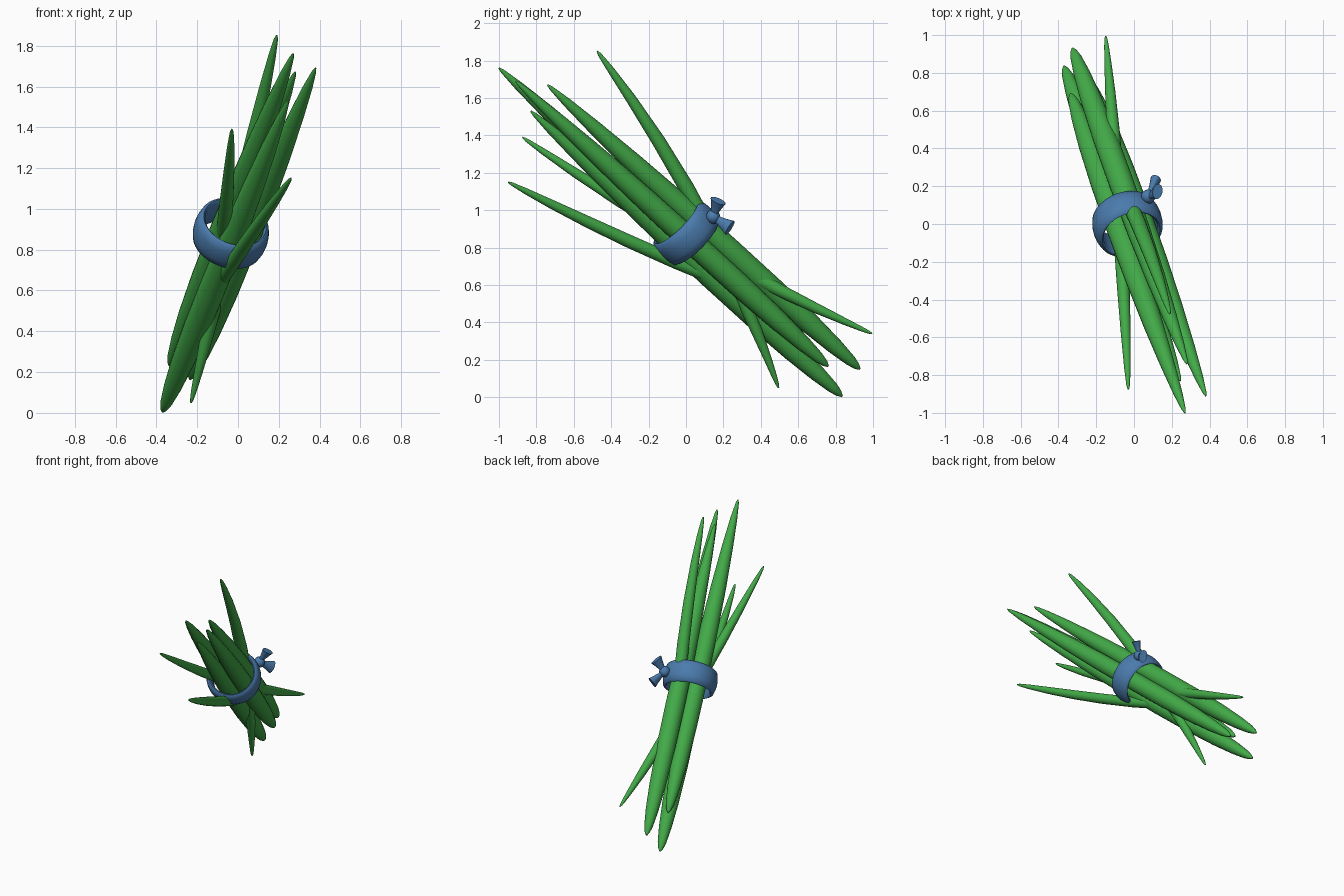
import bpy, bmesh, math
from mathutils import Vector, Matrix

if "Cube" in bpy.data.objects:
    bpy.data.objects.remove(bpy.data.objects["Cube"])


def material(name, rgb):
    m = bpy.data.materials.new(name)
    m.diffuse_color = (*rgb, 1)
    m.use_nodes = True
    m.node_tree.nodes["Principled BSDF"].inputs["Base Color"].default_value = m.diffuse_color
    return m


GREEN = material("leaf green", (0.055, 0.40, 0.065))
BLUE = material("ribbon blue", (0.07, 0.20, 0.42))


def finish(name, bm, mat, angle=50):
    bmesh.ops.recalc_face_normals(bm, faces=bm.faces)
    me = bpy.data.meshes.new(name)
    bm.to_mesh(me)
    bm.free()
    me.materials.append(mat)
    ob = bpy.data.objects.new(name, me)
    bpy.context.collection.objects.link(ob)
    bpy.ops.object.select_all(action='DESELECT')
    ob.select_set(True)
    bpy.context.view_layer.objects.active = ob
    bpy.ops.object.shade_smooth_by_angle(angle=math.radians(angle))
    return ob


def loft(bm, rings, caps=True):
    loops = [[bm.verts.new(p) for p in r] for r in rings]
    n = len(loops[0])
    for a, b in zip(loops, loops[1:]):
        for i in range(n):
            j = (i + 1) % n
            bm.faces.new((a[i], a[j], b[j], b[i]))
    if caps:
        bm.faces.new(loops[0])
        bm.faces.new(loops[-1])
    return loops


def tube(name, points, radii, mat, sides=20, flat=1.0, side_hint=(1, 0, 0), angle=50):
    """Loft ellipses of varying size along a path."""
    bm = bmesh.new()
    rings = []
    for i, p in enumerate(points):
        d = (points[min(i + 1, len(points) - 1)] - points[max(i - 1, 0)]).normalized()
        u = d.cross(Vector(side_hint)).normalized()
        v = d.cross(u)
        rings.append([p + radii[i] * (u * math.cos(a) + v * flat * math.sin(a))
                      for a in (2 * math.pi * k / sides for k in range(sides))])
    loft(bm, rings)
    return finish(name, bm, mat, angle)


# Blade thickness along its length, pointed top to rounder bottom
THICK = [(0, .06), (.012, .17), (.06, .36), (.15, .58), (.28, .8), (.42, .94), (.58, 1),
         (.72, .98), (.84, .85), (.92, .66), (.97, .45), (.99, .27), (1, .08)]
THIN = [(0, .1), (.012, .25), (.06, .45), (.15, .67), (.28, .87), (.42, .98), (.58, 1),
        (.72, .92), (.84, .72), (.92, .5), (.97, .33), (.99, .22), (1, .1)]


def blade(name, top, bottom, r, profile, bow=(0, 0, 0)):
    a, b, w = Vector(top), Vector(bottom), Vector(bow)
    pts = [a.lerp(b, t) + w * 4 * t * (1 - t) for t, _ in profile]
    tube(name, pts, [r * s for _, s in profile], GREEN)


# Four thick blades
blade("thick_blade_1", (.27, -1.0, 1.76), (-.335, .69, .23), .066, THICK)
blade("thick_blade_2", (.28, -.74, 1.67), (-.325, .93, .15), .066, THICK)
blade("thick_blade_3", (.38, -.91, 1.69), (-.235, .76, .165), .064, THICK)
blade("thick_blade_4", (.245, -.83, 1.53), (-.37, .835, .005), .066, THICK)

# Thin blades that splay out and bend at the tie
blade("thin_blade_1", (.19, -.475, 1.85), (-.23, .495, .05), .042, THIN, (.01, .07, .03))
blade("thin_blade_2", (-.03, -.875, 1.39), (-.15, .995, .34), .038, THIN, (.01, 0, -.06))
blade("thin_blade_3", (.26, -.95, 1.15), (-.2, .6, .46), .036, THIN, (-.03, 0, -.03))

# Ribbon band: rounded cross-section turned around the bundle axis
axis = Vector((.25, -.68, .69)).normalized()
rot = axis.to_track_quat('Z', 'Y').to_matrix().to_4x4()
place = Matrix.Translation((-.035, 0, .88)) @ rot
section = [(.148, -.07), (.158, -.08), (.174, -.07), (.183, -.035), (.186, 0),
           (.183, .035), (.174, .07), (.158, .08), (.148, .07), (.146, 0)]
bm = bmesh.new()
N = 48
rings = [[place @ Vector((r * math.cos(a), r * math.sin(a), h)) for r, h in section]
         for a in (2 * math.pi * k / N for k in range(N))]
loft(bm, rings + [rings[0]], caps=False)
bmesh.ops.remove_doubles(bm, verts=bm.verts, dist=1e-5)
finish("ribbon_band", bm, BLUE, 60)

# Knot on the back of the band
bm = bmesh.new()
bmesh.ops.create_uvsphere(bm, u_segments=16, v_segments=10, radius=.038,
                          matrix=Matrix.Translation((.075, .145, .965)))
finish("ribbon_knot", bm, BLUE)

# Two flared ribbon tails
knot = Vector((.075, .145, .965))
for i, (end, hint) in enumerate([((.125, .172, 1.05), (1, -.3, 0)),
                                 ((.115, .235, .905), (1, -.3, 0))]):
    e = Vector(end)
    pts = [knot.lerp(e, t) for t in (0, .35, .7, 1)]
    tube("ribbon_tail_%d" % (i + 1), pts, [.024, .022, .033, .044], BLUE,
         sides=16, flat=.65, side_hint=hint, angle=40)
